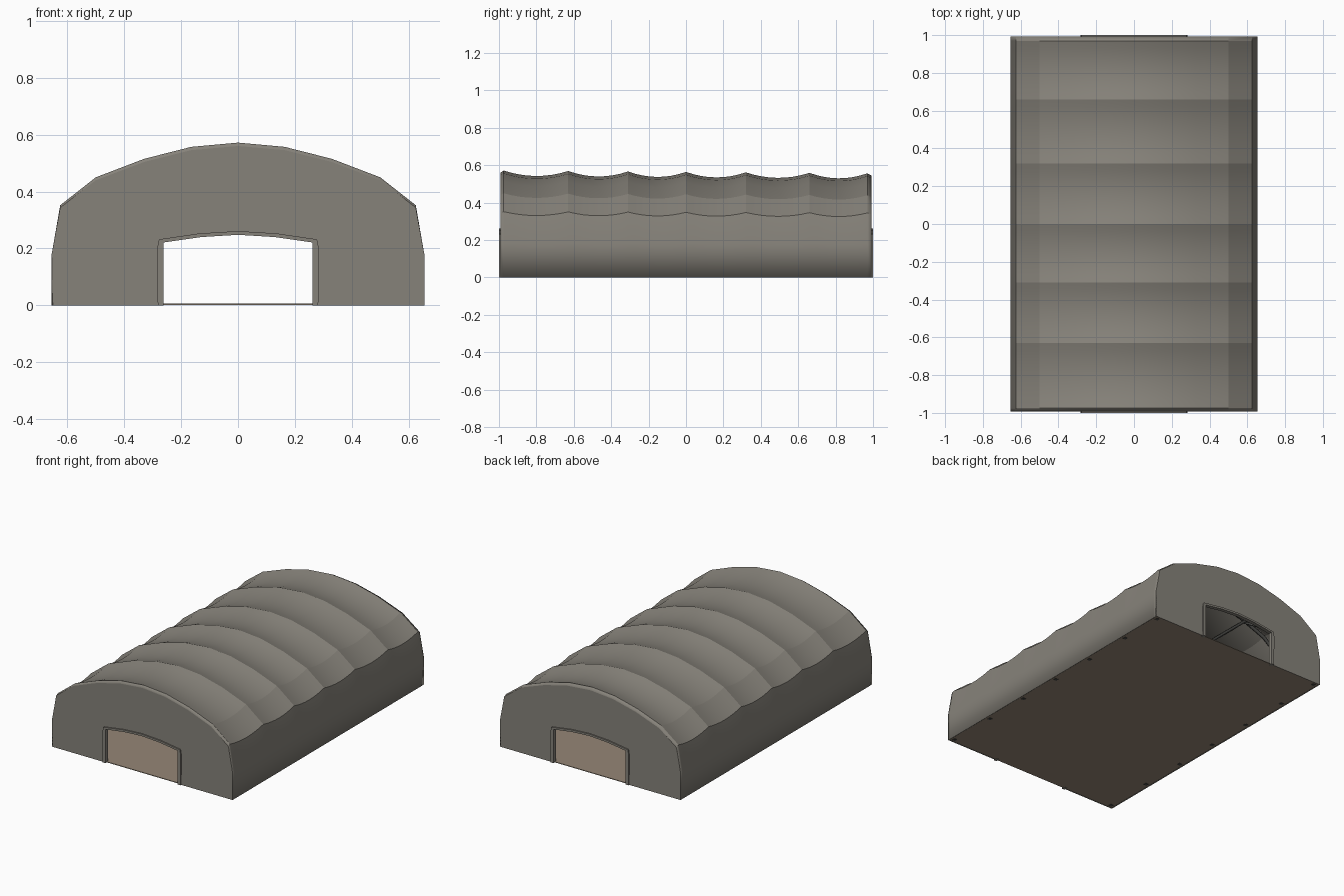
import bpy, math
from mathutils import Vector

if "Cube" in bpy.data.objects:
    bpy.data.objects.remove(bpy.data.objects["Cube"])

def material(name, col):
    m = bpy.data.materials.new(name)
    m.diffuse_color = (*col, 1)
    m.use_nodes = True
    m.node_tree.nodes["Principled BSDF"].inputs["Base Color"].default_value = m.diffuse_color
    return m

CANVAS = material("canvas", (0.24, 0.225, 0.195))
TAN = material("floor_tan", (0.30, 0.24, 0.18))
DARK = material("dark_metal", (0.07, 0.07, 0.065))

def mesh(name, verts, faces, mat, thick=0, angle=None):
    me = bpy.data.meshes.new(name)
    me.from_pydata(verts, [], faces)
    me.materials.append(mat)
    ob = bpy.data.objects.new(name, me)
    bpy.context.collection.objects.link(ob)
    bpy.ops.object.select_all(action='DESELECT')
    ob.select_set(True)
    bpy.context.view_layer.objects.active = ob
    bpy.ops.object.mode_set(mode='EDIT')
    bpy.ops.mesh.select_all(action='SELECT')
    bpy.ops.mesh.normals_make_consistent(inside=False)
    bpy.ops.object.mode_set(mode='OBJECT')
    if thick:
        s = ob.modifiers.new("thickness", 'SOLIDIFY')
        s.thickness, s.offset = thick, -1
    if angle:
        bpy.ops.object.shade_smooth_by_angle(angle=math.radians(angle))
    return ob

def box(name, c, size, mat):
    bpy.ops.mesh.primitive_cube_add(size=1, location=c)
    ob = bpy.context.object
    ob.name, ob.scale = name, size
    ob.data.materials.append(mat)
    return ob

def tube(name, paths, r):
    cu = bpy.data.curves.new(name, 'CURVE')
    cu.dimensions, cu.bevel_depth, cu.bevel_resolution = '3D', r, 1
    cu.use_fill_caps = True
    for p in paths:
        s = cu.splines.new('POLY')
        s.points.add(len(p) - 1)
        for pt, v in zip(s.points, p):
            pt.co = (*v, 1)
    cu.materials.append(DARK)
    ob = bpy.data.objects.new(name, cu)
    bpy.context.collection.objects.link(ob)
    bpy.ops.object.select_all(action='DESELECT')
    ob.select_set(True)
    bpy.context.view_layer.objects.active = ob
    bpy.ops.object.convert(target='MESH')

def mirrored(half):
    return [(-x, z) for x, z in half] + [(x, z) for x, z in reversed(half) if x > 0]

PROFILE = mirrored([(0.655, 0), (0.655, 0.18), (0.625, 0.352), (0.5, 0.45),
                    (0.33, 0.515), (0.165, 0.557), (0, 0.572)])
RIBS = [-0.975, -0.63, -0.31, 0.0, 0.32, 0.66, 0.97]
END = 0.992

def section(y, drop):
    out = []
    for x, z in PROFILE:
        w = max(0, (z - 0.18) / 0.392)
        z -= w * 0.0077 * (y + 0.97) + (drop * (0.5 + 0.5 * w) if w else 0)
        out.append((x, y, z))
    return out

# Canvas cover sagging between the ribs
rows = [(-END, 0.012)]
N = 8
for a, b in zip(RIBS, RIBS[1:]):
    for i in range(N):
        t = i / N
        rows.append((a + (b - a) * t, 0.028 * 4 * t * (1 - t)))
rows += [(RIBS[-1], 0), (END, 0.012)]
verts, faces, n = [], [], len(PROFILE)
for y, d in rows:
    verts += section(y, d)
for r in range(len(rows) - 1):
    for i in range(n - 1):
        a = r * n + i
        faces.append((a, a + 1, a + n + 1, a + n))
cover = mesh("canvas_cover", verts, faces, CANVAS, 0, 14)
# keep the open shell facing outward
top = max(cover.data.polygons, key=lambda p: p.center.z)
if top.normal.z < 0:
    cover.data.flip_normals()
s = cover.modifiers.new("thickness", 'SOLIDIFY')
s.thickness, s.offset = 0.004, -1

# End walls with door openings, and the door trims
INNER = mirrored([(0.26, 0), (0.262, 0.221), (0.13, 0.24), (0, 0.248)])
OUTER = mirrored([(0.282, 0), (0.284, 0.2), (0.278, 0.232), (0.135, 0.253), (0, 0.261)])
OPEN = mirrored([(0.262, 0), (0.262, 0.2), (0.262, 0.221), (0.13, 0.24), (0, 0.248)])
for side, name in ((-1, "front"), (1, "back")):
    arch = section(side * END, 0.012)
    door = [(x, side * END, z) for x, z in OPEN]
    outline = arch + door[::-1]
    w = mesh(name + "_wall", outline, [tuple(range(len(outline)))], CANVAS)
    if w.data.polygons[0].normal.y * side < 0:
        w.data.flip_normals()
    m = w.modifiers.new("thickness", 'SOLIDIFY')
    m.thickness, m.offset = 0.004, -1
    k = len(OPEN)
    tv = []
    for y in (side * 1.0, side * 0.975):
        tv += [(x, y, z) for x, z in OPEN] + [(x, y, z) for x, z in OUTER]
    tf = []
    for i in range(k - 1):
        a, b = i, i + k
        c, d = i + 2 * k, i + 3 * k
        tf += [(a, a + 1, b + 1, b), (c, c + 1, d + 1, d),
               (a, a + 1, c + 1, c), (b, b + 1, d + 1, d)]
    for i in (0, k - 1):
        tf.append((i, i + k, i + 3 * k, i + 2 * k))
    mesh(name + "_door_trim", tv, tf, CANVAS)

# Floor sheet
box("floor", (0, 0, 0.004), (1.3, 1.98, 0.004), TAN)

# Arched ribs and anchor feet
ribs = []
for j, y in enumerate(RIBS):
    yy = max(-0.965, min(0.965, y))
    ribs.append([Vector((x * 0.965, yy, max(0.004, z - 0.02))) for x, _, z in section(y, 0)])
    for sx in (-1, 1):
        box("anchor_foot", (sx * 0.625, yy, 0.003), (0.022, 0.022, 0.006), DARK)
tube("arch_ribs", ribs, 0.011)

# Lengthwise purlins
tube("purlins", [[ribs[0][i] - Vector((0, 0, 0.02)), ribs[-1][i] - Vector((0, 0, 0.02))]
                 for i in (2, 4, 6, 8, 10)], 0.009)

# Diagonal braces in the end bays
tube("roof_braces", [[ribs[a][i] - Vector((0, 0, 0.02)), ribs[b][k] - Vector((0, 0, 0.02))]
                     for a, b in ((0, 1), (6, 5)) for i, k in ((2, 4), (4, 6), (10, 8), (8, 6))], 0.007)
